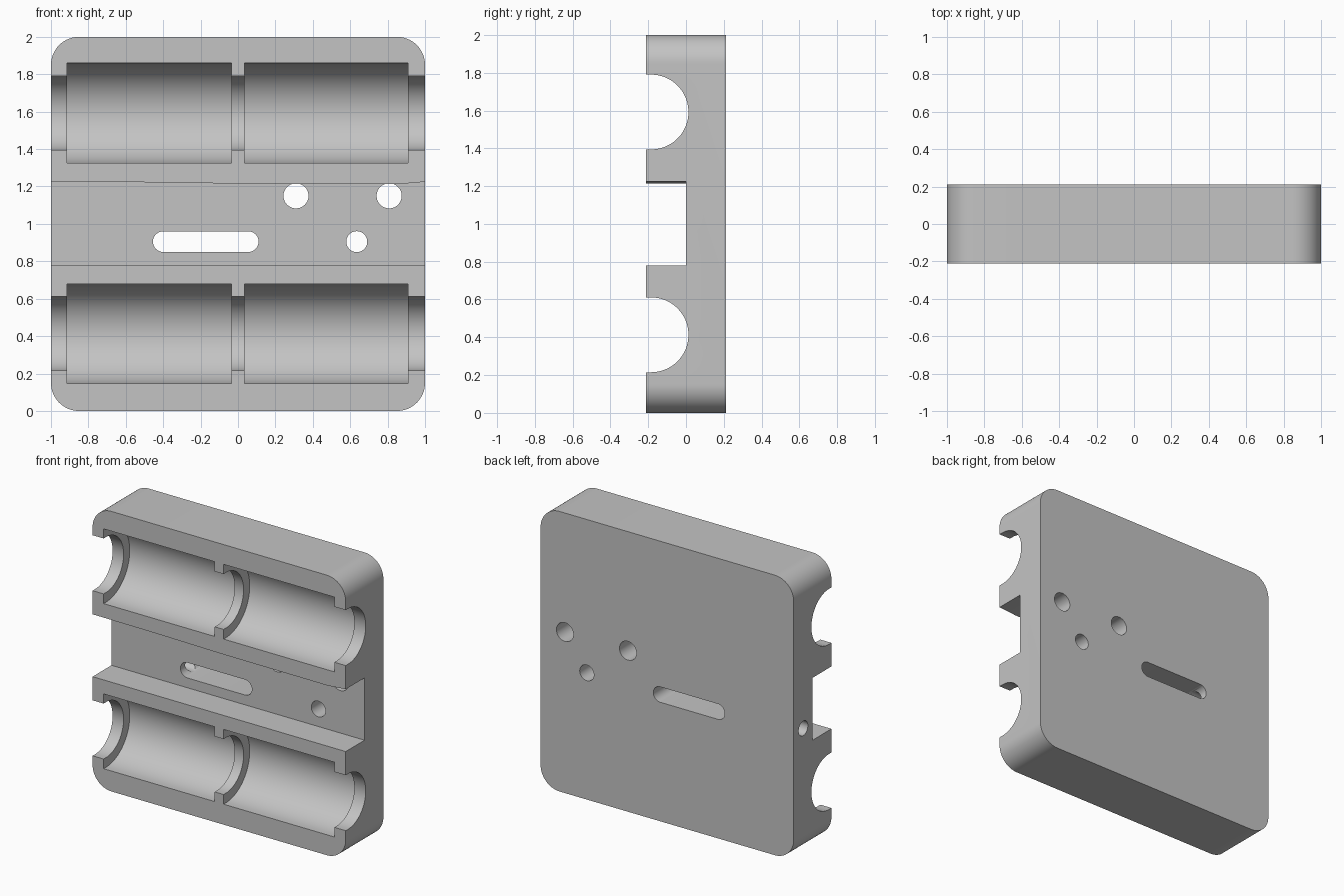
import bpy, bmesh, math
from mathutils import Vector

if "Cube" in bpy.data.objects:
    bpy.data.objects.remove(bpy.data.objects["Cube"], do_unlink=True)

HALF = 0.2125          # half the thickness of the block
grey = bpy.data.materials.new("plain_grey")
grey.use_nodes = True
GREY = (0.55, 0.55, 0.55, 1)
grey.diffuse_color = GREY
grey.node_tree.nodes["Principled BSDF"].inputs["Base Color"].default_value = GREY


def arc(cx, cy, r, start, end, steps):
    """Points along an arc, angles in degrees."""
    angles = [math.radians(start + (end - start) * i / steps) for i in range(steps + 1)]
    return [(cx + r * math.cos(a), cy + r * math.sin(a)) for a in angles]


def prism(name, points, axis, lo, hi):
    """Extrude a profile: (x, z) points along y, or (y, z) points along x."""
    bm = bmesh.new()
    place = (lambda p: (p[0], lo, p[1])) if axis == "y" else (lambda p: (lo, p[0], p[1]))
    face = bm.faces.new([bm.verts.new(place(p)) for p in points])
    out = bmesh.ops.extrude_face_region(bm, geom=[face])
    shift = Vector((0, hi - lo, 0) if axis == "y" else (hi - lo, 0, 0))
    bmesh.ops.translate(bm, vec=shift, verts=[v for v in out["geom"] if isinstance(v, bmesh.types.BMVert)])
    bmesh.ops.recalc_face_normals(bm, faces=bm.faces)
    mesh = bpy.data.meshes.new(name)
    bm.to_mesh(mesh)
    bm.free()
    mesh.materials.append(grey)
    obj = bpy.data.objects.new(name, mesh)
    bpy.context.collection.objects.link(obj)
    return obj


def trough(name, z, r, lo, hi):
    """U-shaped cutter, open to the front."""
    points = [(-0.4, z - r)] + arc(-0.185, z, r, -90, 90, 48) + [(-0.4, z + r)]
    return prism(name, points, "x", lo, hi)


# Block with rounded corners
C, R = 0.85, 0.15
outline = []
for i, (sx, sz) in enumerate([(1, 1), (-1, 1), (-1, -1), (1, -1)]):
    outline += arc(sx * C, 1 + sz * C, R, 90 * i, 90 * i + 90, 16)
block = prism("holder_block", outline, "y", -HALF, HALF)

cutters = []
# Two rows of bearing pockets with narrower shaft grooves
for row, z in (("lower", 0.413), ("upper", 1.592)):
    cutters.append(trough(row + "_shaft_groove", z, 0.198, -1.1, 1.1))
    for side, lo, hi in (("right", -0.913, -0.035), ("left", 0.035, 0.91)):
        cutters.append(trough(f"{row}_{side}_pocket", z, 0.267, lo, hi))

# Belt channel, its upper wall slightly bowed
channel = [(-1.1, 0.78), (1.1, 0.78), (1.1, 1.23), (1, 1.225), (0.86, 1.213),
           (0.03, 1.215), (-0.52, 1.223), (-1.1, 1.226)]
cutters.append(prism("belt_channel", channel, "y", -0.4, 0))

# Screw holes through the back
for name, x, z, r in (("inner_hole", 0.31, 1.15, 0.067), ("outer_hole", 0.808, 1.15, 0.067),
                      ("small_hole", 0.635, 0.905, 0.056)):
    cutters.append(prism(name, arc(x, z, r, 0, 352.5, 47), "y", -0.05, 0.4))

# Tensioner slot and the bore reaching it from the side
slot = arc(0.055, 0.905, 0.055, -90, 90, 20) + arc(-0.4, 0.905, 0.055, 90, 270, 20)
cutters.append(prism("tension_slot", slot, "y", -0.05, 0.4))
cutters.append(prism("tension_bore", arc(0.105, 0.905, 0.052, 0, 352.5, 47), "x", -1.1, -0.4))

for cutter in cutters:
    cutter.hide_render = True
    cutter.hide_viewport = True
    mod = block.modifiers.new(cutter.name, "BOOLEAN")
    mod.operation = "DIFFERENCE"
    mod.solver = "EXACT"
    mod.object = cutter

# Apply the cuts, then drop the cutters
bpy.context.view_layer.update()
graph = bpy.context.evaluated_depsgraph_get()
cut_mesh = bpy.data.meshes.new_from_object(block.evaluated_get(graph))
block.modifiers.clear()
block.data = cut_mesh
for cutter in cutters:
    bpy.data.objects.remove(cutter, do_unlink=True)

bpy.ops.object.select_all(action="DESELECT")
block.select_set(True)
bpy.context.view_layer.objects.active = block
bpy.ops.object.shade_smooth_by_angle(angle=math.radians(30))
